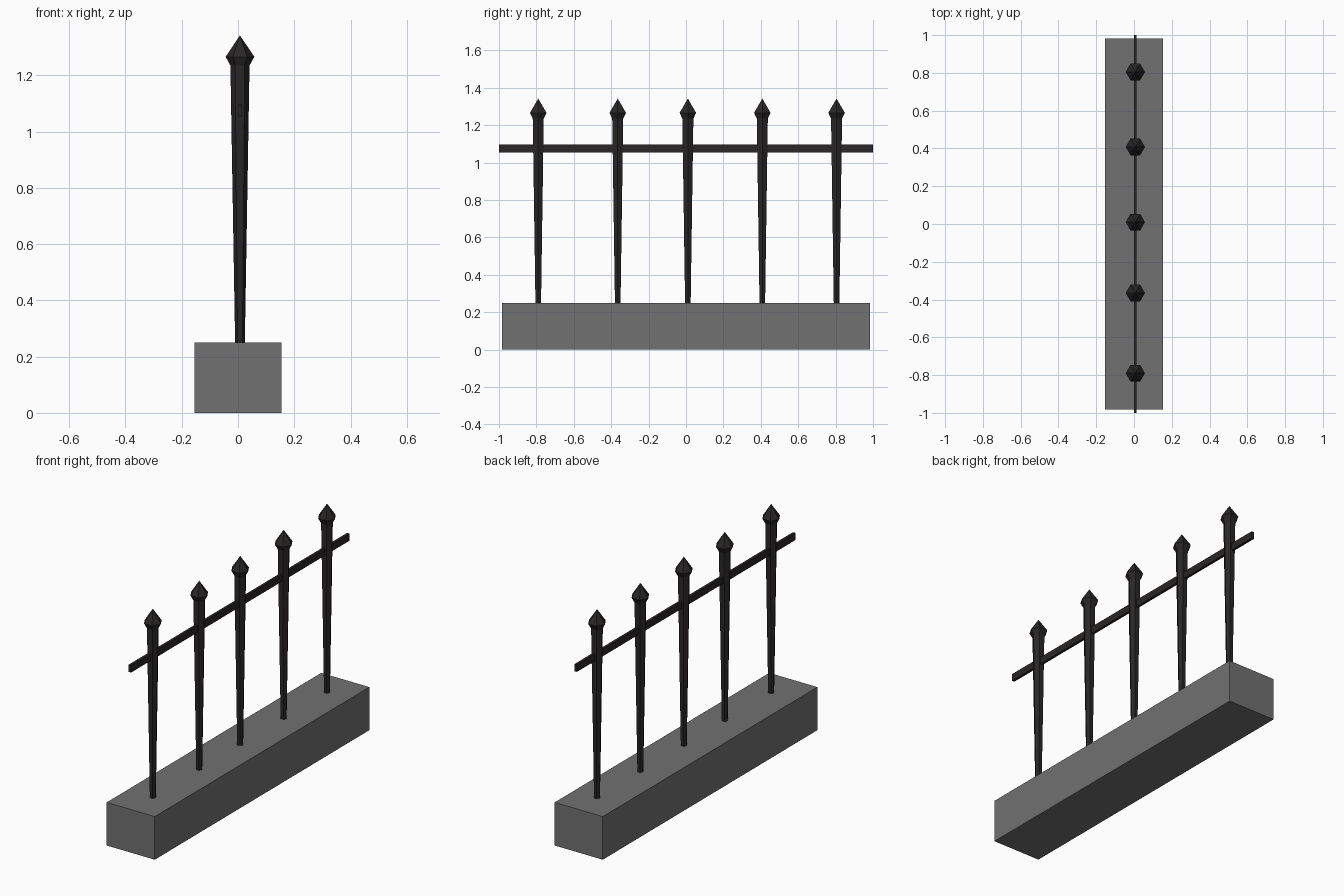
import bpy, bmesh, math

if "Cube" in bpy.data.objects:
    bpy.data.objects.remove(bpy.data.objects["Cube"])

AXIS_X = 0.007
POST_Y = [-0.79, -0.365, 0.01, 0.408, 0.805]


def material(name, rgb):
    m = bpy.data.materials.new(name)
    m.diffuse_color = (*rgb, 1)
    m.use_nodes = True
    m.node_tree.nodes["Principled BSDF"].inputs["Base Color"].default_value = m.diffuse_color
    return m


iron = material("iron", (0.022, 0.019, 0.019))
stone = material("stone", (0.165, 0.165, 0.165))


def box(name, size, center, mat):
    bpy.ops.mesh.primitive_cube_add(size=1, location=center)
    o = bpy.context.object
    o.name = name
    o.scale = size
    bpy.ops.object.transform_apply(location=False, rotation=False, scale=True)
    o.data.materials.append(mat)
    return o


def lathe(name, profile, sides, location, mat):
    """Flat-faced turned shape from (radius, z) points; radius 0 makes a tip."""
    bm = bmesh.new()
    rings = []
    for r, z in profile:
        n = sides if r > 0 else 1
        rings.append([bm.verts.new((r * math.cos(2 * math.pi * i / sides),
                                    r * math.sin(2 * math.pi * i / sides), z))
                      for i in range(n)])
    bm.faces.new(rings[0][::-1])
    for a, b in zip(rings, rings[1:]):
        for i in range(sides):
            j = (i + 1) % sides
            if len(b) == 1:
                bm.faces.new((a[i], a[j], b[0]))
            else:
                bm.faces.new((a[i], a[j], b[j], b[i]))
    me = bpy.data.meshes.new(name)
    bm.to_mesh(me)
    bm.free()
    me.materials.append(mat)
    o = bpy.data.objects.new(name, me)
    o.location = location
    bpy.context.collection.objects.link(o)
    return o


# Stone plinth and thin flat rail
box("plinth", (0.308, 1.965, 0.25), (0, 0, 0.125), stone)
box("rail", (0.015, 2.0, 0.042), (AXIS_X, 0, 1.075), iron)

# Hexagonal posts that widen upward into a pointed head
post_profile = [(0.017, 0.235), (0.034, 1.235), (0.051, 1.266), (0, 1.342)]
for n, y in enumerate(POST_Y, 1):
    lathe(f"post_{n}", post_profile, 6, (AXIS_X, y, 0), iron)
